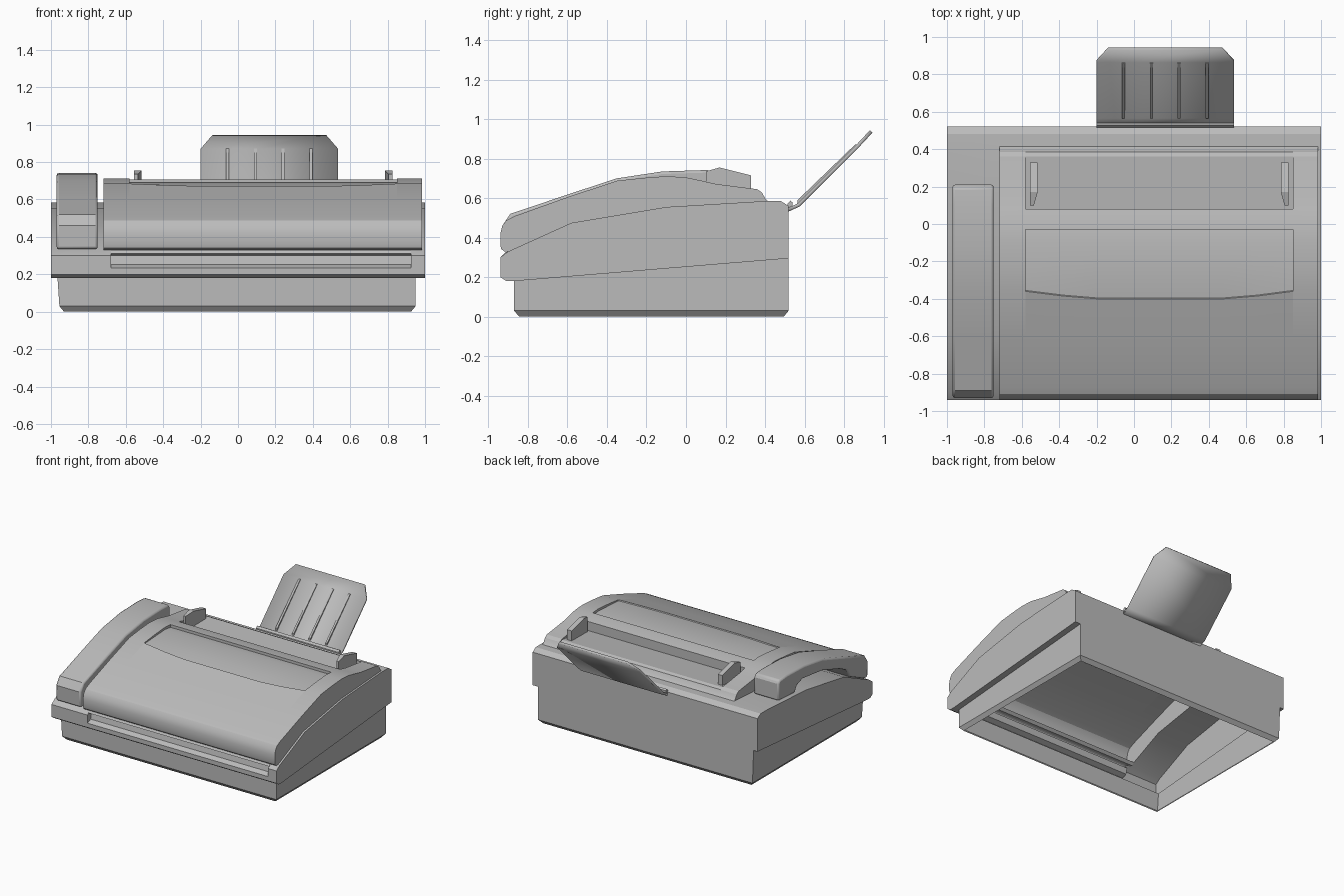
import bpy, bmesh, math

cube = bpy.data.objects.get("Cube")
if cube:
    bpy.data.objects.remove(cube, do_unlink=True)

grey = bpy.data.materials.new("light_grey_plastic")
grey.use_nodes = True
COLOUR = (0.5, 0.5, 0.5, 1)
grey.diffuse_color = COLOUR
grey.node_tree.nodes["Principled BSDF"].inputs["Base Color"].default_value = COLOUR


def loft(bm, sections):
    """Skin quads between consecutive rows of points."""
    rows = [[bm.verts.new(p) for p in s] for s in sections]
    for a, b in zip(rows, rows[1:]):
        for i in range(len(a) - 1):
            bm.faces.new((a[i], a[i + 1], b[i + 1], b[i]))


def at(x, profile):
    return [(x, y, z) for y, z in profile]


def strip(bm, profile, x0, x1):
    loft(bm, [at(x0, profile), at(x1, profile)])


def panel(bm, x, profile):
    bm.faces.new([bm.verts.new(p) for p in at(x, profile)])


def prism(bm, profile, x0, x1):
    strip(bm, profile + profile[:1], x0, x1)
    panel(bm, x0, profile)
    panel(bm, x1, profile)


def finish(bm, name, angle=25):
    bmesh.ops.remove_doubles(bm, verts=bm.verts, dist=0.0005)
    bmesh.ops.recalc_face_normals(bm, faces=bm.faces)
    mesh = bpy.data.meshes.new(name)
    bm.to_mesh(mesh)
    bm.free()
    mesh.materials.append(grey)
    obj = bpy.data.objects.new(name, mesh)
    bpy.context.collection.objects.link(obj)
    bpy.ops.object.select_all(action='DESELECT')
    obj.select_set(True)
    bpy.context.view_layer.objects.active = obj
    bpy.ops.object.shade_smooth_by_angle(angle=math.radians(angle))
    return obj


def height(curve, y):
    """Height of a profile curve at depth y."""
    for (ya, za), (yb, zb) in zip(curve, curve[1:]):
        if ya <= y <= yb:
            return za + (zb - za) * (y - ya) / (yb - ya)


# Base tub: open underneath, chamfered foot
bm = bmesh.new()
rings = []
for x0, x1, y0, y1, za, zb in ((-0.93, 0.925, -0.845, 0.495, 0, 0),
                               (-0.955, 0.95, -0.87, 0.52, 0.03, 0.03),
                               (-0.965, 0.95, -0.87, 0.52, 0.18, 0.295)):
    rings.append([(x0, y0, za), (x1, y0, za), (x1, y1, zb), (x0, y1, zb), (x0, y0, za)])
loft(bm, rings)
finish(bm, "base_tub")

# Body shell: side walls, ledge, handset deck and back
LEFT, RIGHT = -0.72, 0.985
SLOT = (-0.68, 0.925)
nose = [(-0.87, 0.18), (-0.91, 0.18), (-0.94, 0.2), (-0.94, 0.3), (-0.9, 0.33)]
deck = [(-0.9, 0.33), (-0.58, 0.475), (-0.1, 0.555), (0.4, 0.585)]
rear = [(0.4, 0.585), (0.48, 0.585), (0.52, 0.56), (0.52, 0.295)]
mouth = nose[:3] + [(-0.94, 0.235), (-0.9, 0.252), (-0.89, 0.3), (-0.925, 0.31),
                    (-0.915, 0.325), (-0.86, 0.35)]
outline = nose + deck[1:] + rear[1:]
bm = bmesh.new()
strip(bm, outline, -1, LEFT)
strip(bm, outline, RIGHT, 1)
strip(bm, nose, LEFT, SLOT[0])
strip(bm, nose, SLOT[1], RIGHT)
strip(bm, rear, LEFT, RIGHT)
strip(bm, mouth, *SLOT)
for x in (-1, 1):
    panel(bm, x, outline)
for x in SLOT:
    panel(bm, x, nose[3:] + mouth[:2:-1])
for x0, x1 in ((-1, -0.965), (0.95, 1)):
    strip(bm, [(-0.87, 0.18), (0.52, 0.295)], x0, x1)
finish(bm, "body_shell")

# Curved lid with a sunken panel and a paper well
front = [(-0.86, 0.35), (-0.88, 0.33), (-0.92, 0.33), (-0.935, 0.342), (-0.94, 0.36),
         (-0.94, 0.42), (-0.93, 0.46)]
curve = [(-0.91, 0.488), (-0.87, 0.508), (-0.6, 0.605), (-0.35, 0.688), (-0.22, 0.702),
         (-0.1, 0.711), (0, 0.705), (0.08, 0.688), (0.15, 0.672), (0.36, 0.645)]
tail = [(0.385, 0.628), (0.4, 0.6), (0.415, 0.585)]
WELL = (-0.58, 0.85)
well = [(0.08, 0.688), (0.08, 0.615), (0.36, 0.638)]


def sunken(edge):
    floor = [(y, height(curve, y) - d) for y, d in
             ((edge, 0), (edge + 0.005, 0.008), (-0.3, 0.012), (-0.1, 0.018), (-0.03, 0.022))]
    return floor + [(-0.03, height(curve, -0.03))]


def lid_section(edge):
    return front + curve[:3] + sunken(edge) + [(0, 0.705)] + well + tail


bm = bmesh.new()
lid = front + curve + tail
strip(bm, lid, LEFT, WELL[0])
strip(bm, lid, WELL[1], RIGHT)
loft(bm, [at(x, lid_section(e)) for x, e in
          ((WELL[0], -0.36), (-0.38, -0.385), (-0.2, -0.4), (0.48, -0.4),
           (0.66, -0.385), (WELL[1], -0.36))])
for x in (LEFT, RIGHT):
    panel(bm, x, lid + deck[::-1])
for x in WELL:
    panel(bm, x, sunken(-0.36) + curve[5:3:-1] + [(-0.35, 0.688)])
    panel(bm, x, well + curve[:6:-1][:2])
finish(bm, "lid", 22)

# Telephone handset resting in the left deck
bm = bmesh.new()
handset = [(-0.925, 0.335), (-0.93, 0.46), (-0.89, 0.52), (-0.6, 0.618), (-0.35, 0.7),
           (-0.12, 0.735), (0.1, 0.742), (0.195, 0.735), (0.21, 0.71), (0.21, 0.574),
           (0.0, 0.562), (-0.03, 0.61), (-0.1, 0.635), (-0.35, 0.605), (-0.58, 0.53),
           (-0.66, 0.49), (-0.7, 0.421), (-0.89, 0.335)]
prism(bm, handset, -0.97, -0.75)
obj = finish(bm, "handset")
bevel = obj.modifiers.new("soft_edges", 'BEVEL')
bevel.width = 0.013
bevel.segments = 2
bevel.angle_limit = math.radians(50)

# Paper guides, mirrored about the middle of the well
MIDDLE = 0.135
for name, side in (("right_paper_guide", -1), ("left_paper_guide", 1)):
    bm = bmesh.new()
    guide = [(0.1, 0.61), (0.1, 0.735), (0.17, 0.755), (0.33, 0.715), (0.33, 0.63)]
    inner = [(MIDDLE + side * (0.67 if y < 0.15 else 0.65), y, z) for y, z in guide]
    outer = at(MIDDLE + side * 0.69, guide)
    loft(bm, [inner + inner[:1], outer + outer[:1]])
    for ring in (inner, outer):
        bm.faces.new([bm.verts.new(p) for p in ring])
    finish(bm, name)

# Paper support with clipped corners
bm = bmesh.new()
loft(bm, [[(x0, y, z), (x1, y, z)] for x0, x1, y, z in
          ((-0.2, 0.535, 0.515, 0.54), (-0.2, 0.535, 0.57, 0.565),
           (-0.2, 0.535, 0.87, 0.865), (-0.137, 0.472, 0.938, 0.938))])
obj = finish(bm, "paper_support")
solid = obj.modifiers.new("thickness", 'SOLIDIFY')
solid.thickness = 0.018
solid.offset = 0
bm = bmesh.new()
prism(bm, [(0.515, 0.53), (0.515, 0.572), (0.528, 0.587), (0.54, 0.578), (0.54, 0.545)],
      -0.2, 0.535)
finish(bm, "support_hinge")

# Slim ribs on the paper support
for i in range(4):
    bm = bmesh.new()
    x = -0.055 + i * 0.148
    prism(bm, [(0.565, 0.57), (0.565, 0.59), (0.858, 0.873), (0.87, 0.87)],
          x - 0.008, x + 0.008)
    finish(bm, "support_rib_%d" % (i + 1))
